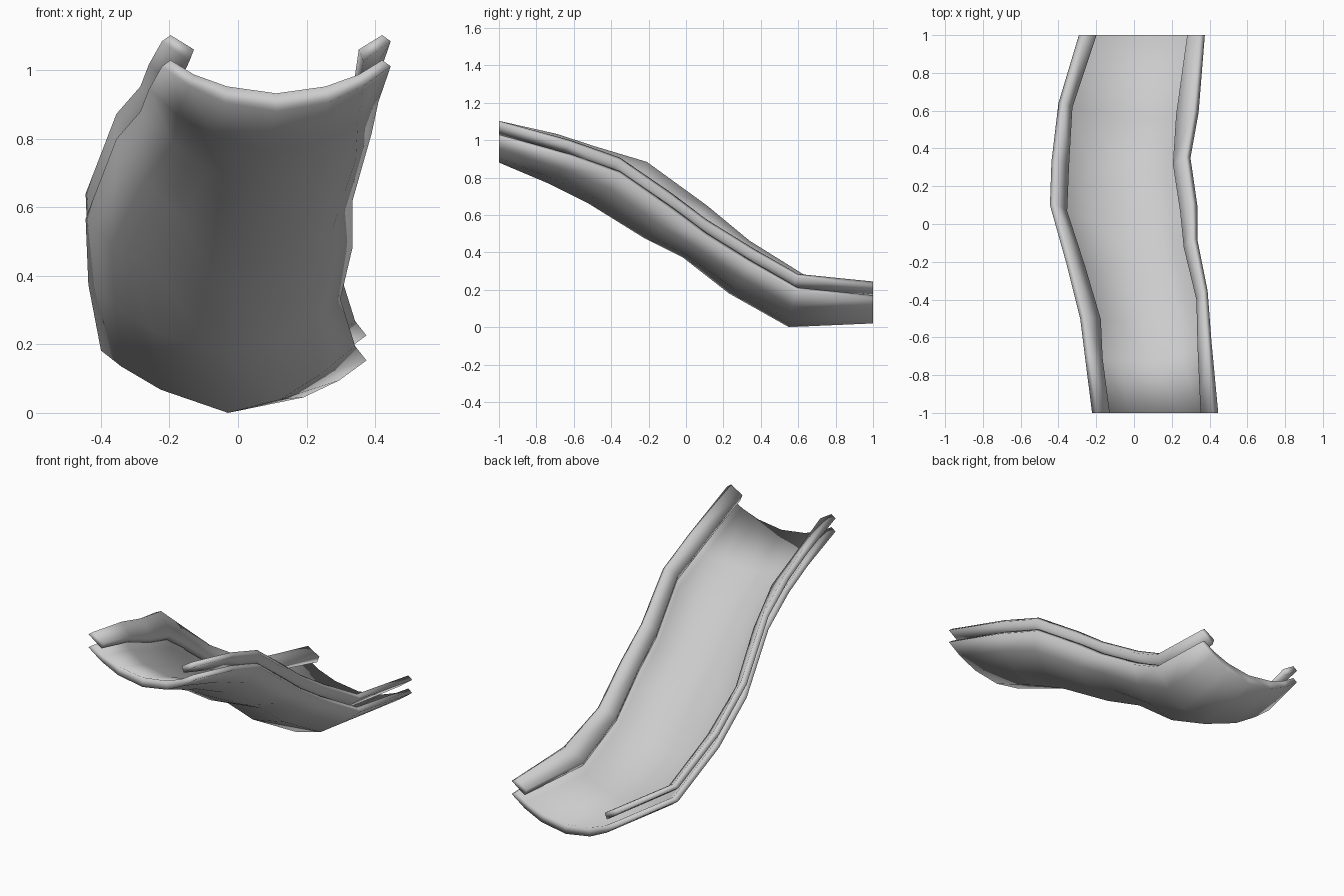
import bpy, bmesh
from mathutils import Vector as V

if "Cube" in bpy.data.objects:
    bpy.data.objects.remove(bpy.data.objects["Cube"])

# Stations along the slide: left rim, right rim, and keel (y, z) of the outer skin
LEFT = [(-.222, -1, 1.012), (-.26, -.70, .945), (-.285, -.50, .88), (-.355, -.22, .80),
        (-.445, .10, .567), (-.437, .33, .375), (-.40, .64, .182), (-.292, 1, .153)]
RIGHT = [(.446, -1, 1.012), (.41, -.62, .908), (.39, -.356, .815), (.335, -.08, .622),
         (.335, .10, .485), (.299, .35, .332), (.342, .59, .195), (.375, 1, .153)]
KEEL = [(-1, .88), (-.74, .77), (-.52, .66), (-.23, .48),
        (-.02, .375), (.23, .18), (.55, .0), (1, .02)]
# Outward bulge of left wall, right wall, and lift of the left wall per station
BULGE = [(0, 0, 0), (0, .02, 0), (-.015, .035, 0), (.0, .025, 0),
         (.018, .018, 0), (.01, .01, .015), (.03, -.015, .035), (0, 0, 0)]

# Half cross-section: (fraction of half width, fraction of depth, lift toward the inside)
OUTER = [(1, 0, 0), (.76, .44, 0), (.45, .81, 0), (0, 1, 0)]
INNER = [(.925, 0, .018), (.72, .44, .034), (.43, .81, .048), (0, 1, .053)]


def mirrored(half):
    return [(-u, t, w) for u, t, w in half] + [p for p in reversed(half[:-1])]


def loft(name, profile, raise_z=0):
    """Sweep a closed profile through every station and cap both ends."""
    bm = bmesh.new()
    rings = []
    for l, r, k, (bl, br, lift) in zip(LEFT, RIGHT, KEEL, BULGE):
        l, r = V(l), V(r)
        mid, half = (l + r) / 2, (r - l) / 2
        down = V((mid.x, *k)) - mid
        ring = []
        for u, t, w in profile:
            p = mid + half * u + down * t - down.normalized() * w + V((0, 0, raise_z))
            if 0 < t < 1:
                p += V((br, 0, 0)) if u > 0 else V((-bl, 0, lift))
            ring.append(bm.verts.new(p))
        rings.append(ring)
    n = len(profile)
    for a, b in zip(rings, rings[1:]):
        for i in range(n):
            j = (i + 1) % n
            bm.faces.new((a[i], a[j], b[j], b[i]))
    # End caps as strips of quads between the two skins
    for ring in (rings[0], rings[-1]):
        for i in range(n // 2 - 1):
            bm.faces.new((ring[i], ring[i + 1], ring[n - 2 - i], ring[n - 1 - i]))
    bmesh.ops.recalc_face_normals(bm, faces=bm.faces)
    for f in bm.faces:
        f.smooth = True
    mesh = bpy.data.meshes.new(name)
    bm.to_mesh(mesh)
    bm.free()
    ob = bpy.data.objects.new(name, mesh)
    bpy.context.collection.objects.link(ob)
    return ob


# Curved chute
loft("slide_chute", mirrored(OUTER) + mirrored(INNER)[::-1])

# Side rails floating just above the chute rims
rail = [OUTER[0], OUTER[1], INNER[1], INNER[0]]
loft("right_rail", rail, .073)
loft("left_rail", [(-u, t, w) for u, t, w in rail], .073)
